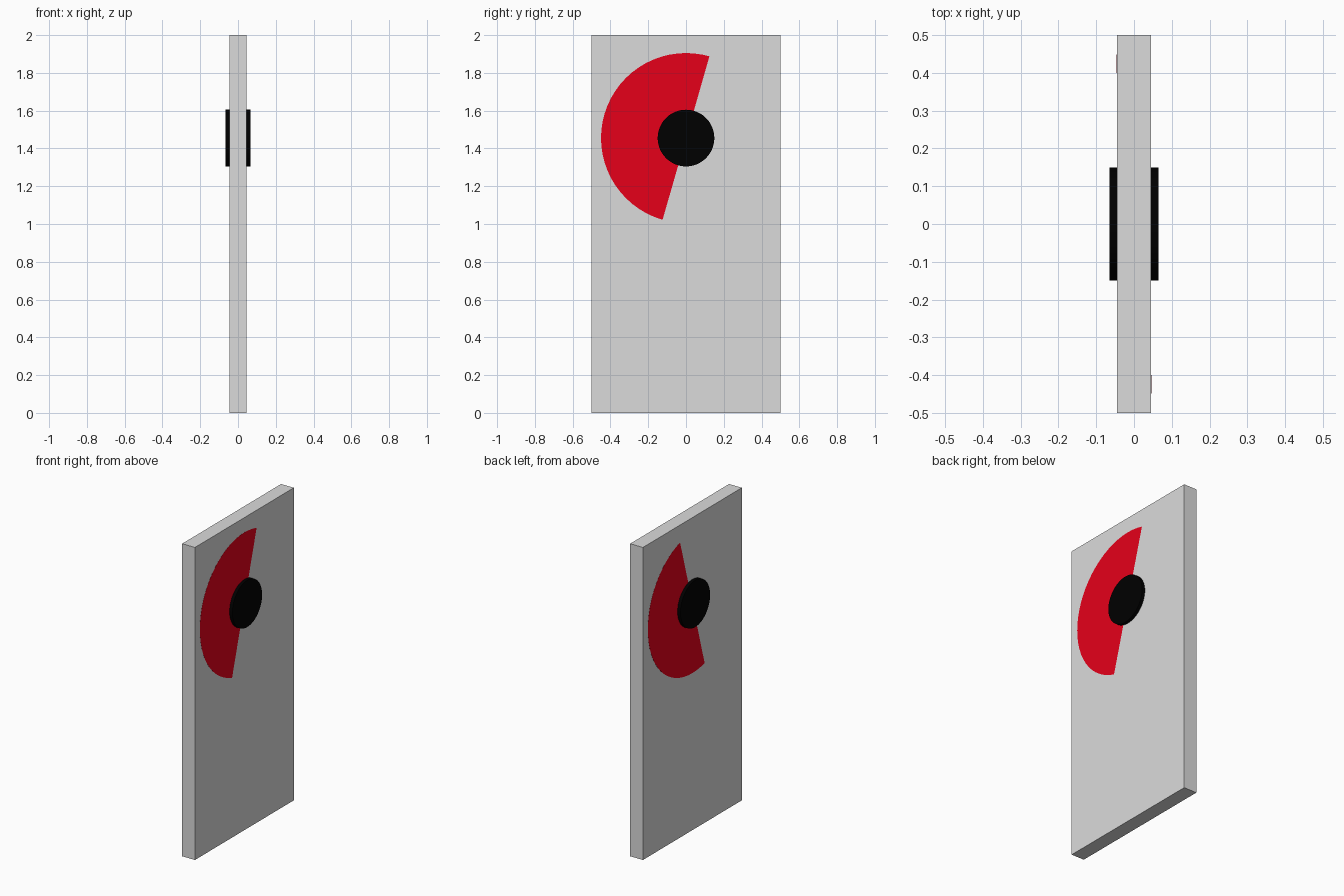
import bpy
import bmesh
import math
from mathutils import Matrix, Vector

cube = bpy.data.objects.get("Cube")
if cube:
    bpy.data.objects.remove(cube, do_unlink=True)

THICK = 0.09                       # panel thickness
PIVOT = Vector((0, 0, 1.455))      # shared centre of disc and hub


def material(name, rgb):
    m = bpy.data.materials.new(name)
    m.use_nodes = True
    color = (*rgb, 1)
    m.diffuse_color = color
    m.node_tree.nodes["Principled BSDF"].inputs["Base Color"].default_value = color
    return m


grey = material("light grey", (0.71, 0.71, 0.71))
red = material("red", (0.79, 0, 0.01))
black = material("black", (0, 0, 0))


def add_object(name, bm, mat):
    mesh = bpy.data.meshes.new(name)
    bm.to_mesh(mesh)
    bm.free()
    mesh.materials.append(mat)
    obj = bpy.data.objects.new(name, mesh)
    bpy.context.collection.objects.link(obj)
    return obj


def wheel(name, radius, width, mat, tilt=Matrix()):
    """Cylinder lying along x through the panel at the pivot."""
    bm = bmesh.new()
    bmesh.ops.create_cone(bm, cap_ends=True, segments=64, radius1=radius,
                          radius2=radius, depth=width)
    bm.transform(Matrix.Translation(PIVOT) @ tilt @ Matrix.Rotation(math.pi / 2, 4, "Y"))
    obj = add_object(name, bm, mat)
    bpy.ops.object.select_all(action="DESELECT")
    obj.select_set(True)
    bpy.context.view_layer.objects.active = obj
    bpy.ops.object.shade_smooth_by_angle()


# Upright panel
bm = bmesh.new()
bmesh.ops.create_cube(bm, size=1)
bmesh.ops.scale(bm, vec=(THICK, 1, 2), verts=bm.verts)
bmesh.ops.translate(bm, vec=(0, 0, 1), verts=bm.verts)
add_object("panel", bm, grey)

# Flush disc, turned a hair about a leaning diameter so that one half
# surfaces on each side of the panel
lean = math.radians(16)
diameter = Vector((0, math.sin(lean), math.cos(lean)))
wheel("disc", 0.45, THICK, red, Matrix.Rotation(0.0015, 4, diameter))

# Round hub through the panel
wheel("hub", 0.15, 0.131, black)
